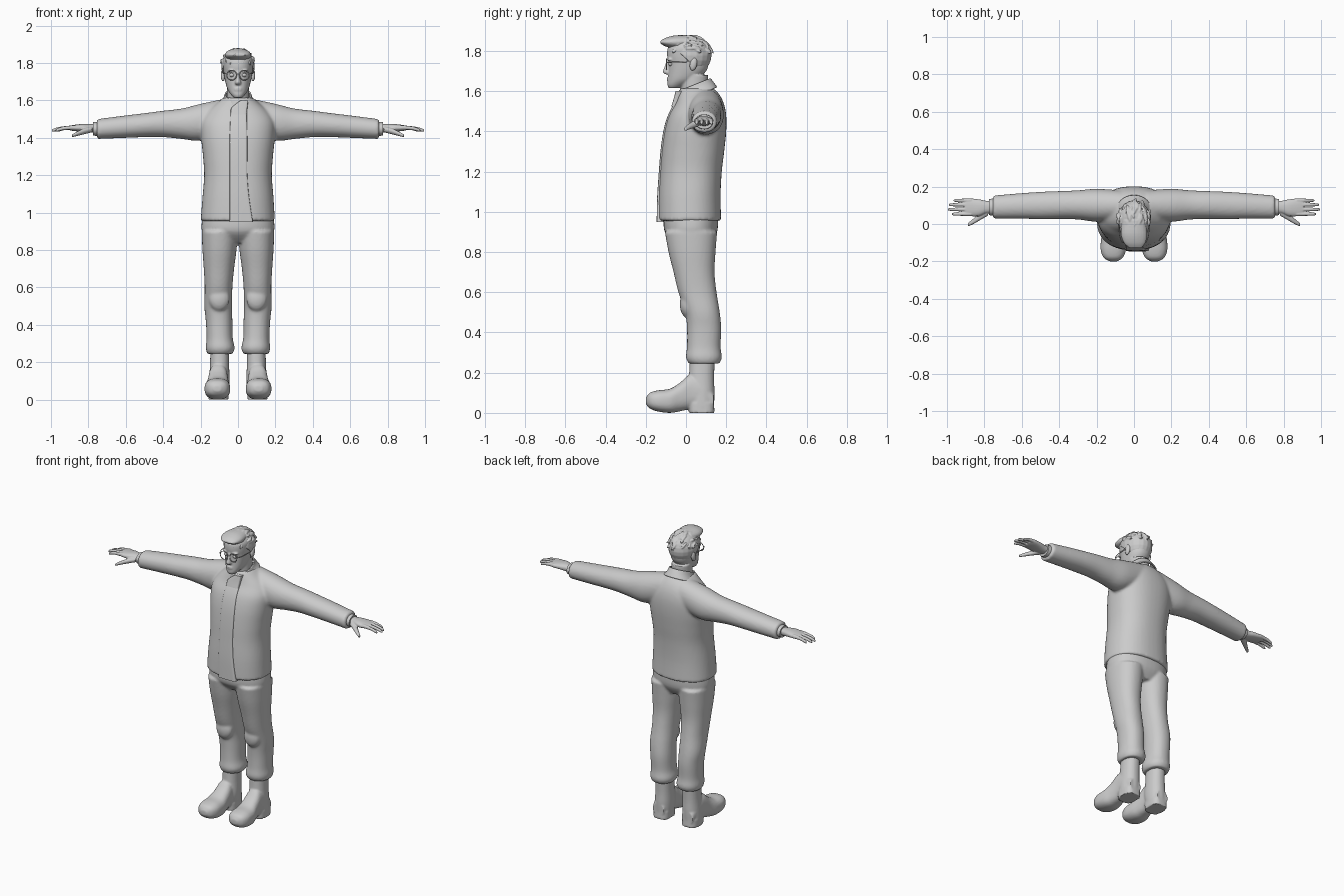
import bpy, bmesh, math, random
from mathutils import Matrix, Vector

random.seed(4)
BOTH = (1, -1)


def spline(a, b, c, d, t):
    return tuple(0.5 * (2*q + (r-p)*t + (2*p-5*q+4*r-s)*t*t + (3*q-p-3*r+s)*t**3)
                 for p, q, r, s in zip(a, b, c, d))


def loft(bm, axis, rings, n=32, p=2.0, sides=(1,), caps=True, step=4):
    """Skin superellipse sections (position, u0, u1, v0, v1) along an axis."""
    ext = [rings[0]] + list(rings) + [rings[-1]]
    dense = [spline(*ext[i:i+4], k/step) for i in range(len(rings)-1) for k in range(step)]
    dense.append(rings[-1])
    for s in sides:
        loops = []
        for t, u0, u1, v0, v1 in dense:
            loop = []
            for k in range(n):
                a = 2*math.pi*k/n
                c, d = math.cos(a), math.sin(a)
                u = (u0+u1)/2 + (u1-u0)/2*math.copysign(abs(c)**(2/p), c)
                v = (v0+v1)/2 + (v1-v0)/2*math.copysign(abs(d)**(2/p), d)
                x, y, z = {'x': (t, u, v), 'y': (u, t, v), 'z': (u, v, t)}[axis]
                loop.append(bm.verts.new((x*s, y, z)))
            loops.append(loop)
        for a, b in zip(loops, loops[1:]):
            for k in range(n):
                bm.faces.new((a[k], a[(k+1) % n], b[(k+1) % n], b[k]))
        if caps:
            bm.faces.new(loops[0])
            bm.faces.new(loops[-1])


def ball(bm, centre, radii, sides=(1,), rot=None):
    for s in sides:
        m = Matrix.Translation((centre[0]*s, centre[1], centre[2]))
        if rot:
            m = m @ rot
        m = m @ Matrix.Diagonal((*radii, 1))
        bmesh.ops.create_uvsphere(bm, u_segments=20, v_segments=12, radius=1, matrix=m)


def finish(name, bm, voxel=None, smooth=0):
    bmesh.ops.recalc_face_normals(bm, faces=bm.faces)
    me = bpy.data.meshes.new(name)
    bm.to_mesh(me)
    bm.free()
    me.polygons.foreach_set("use_smooth", [True]*len(me.polygons))
    me.set_sharp_from_angle(angle=math.radians(50))
    ob = bpy.data.objects.new(name, me)
    bpy.context.collection.objects.link(ob)
    if voxel:
        r = ob.modifiers.new("merge", 'REMESH')
        r.mode, r.voxel_size, r.use_smooth_shade = 'VOXEL', voxel, True
    if smooth:
        m = ob.modifiers.new("soften", 'SMOOTH')
        m.factor, m.iterations = 0.5, smooth
    return ob


# Jacket: torso and sleeves fused together
bm = bmesh.new()
loft(bm, 'z', [(.955, -.2, .197, -.141, .175), (1.08, -.19, .19, -.138, .172),
               (1.2, -.181, .181, -.13, .178), (1.3, -.187, .187, -.122, .19),
               (1.4, -.197, .197, -.108, .2), (1.48, -.197, .197, -.085, .2),
               (1.54, -.165, .165, -.052, .188), (1.585, -.115, .115, -.038, .165),
               (1.615, -.078, .078, -.03, .135)], 48, 2.3)
loft(bm, 'x', [(.07, .02, .18, 1.42, 1.61), (.2, .012, .188, 1.385, 1.582),
               (.3, .024, .18, 1.394, 1.557), (.4, .027, .176, 1.404, 1.545),
               (.5, .026, .172, 1.404, 1.532), (.6, .028, .165, 1.4, 1.52),
               (.755, .028, .152, 1.394, 1.5)], 32, 2.1, BOTH)
finish("jacket", bm, .009, 4)

# Front placket and hem tab
bm = bmesh.new()
loft(bm, 'z', [(.95, -.045, .08, -.146, -.11), (1.08, -.045, .06, -.143, -.1),
               (1.2, -.045, .05, -.135, -.1), (1.3, -.045, .05, -.127, -.09),
               (1.4, -.045, .05, -.113, -.07), (1.48, -.042, .048, -.09, -.05),
               (1.55, -.04, .047, -.053, -.01)], 24, 8)
finish("placket", bm)

# Stand collar, higher at the nape, with a throat flap
bm = bmesh.new()
loft(bm, 'z', [(1.575, -.1, .1, -.05, .155), (1.605, -.079, .079, -.045, .138),
               (1.632, -.071, .071, -.04, .122)], 40, 2.1, caps=False)
for v in bm.verts:
    v.co.z += (v.co.y - .04)*.4
ob = finish("collar", bm)
m = ob.modifiers.new("thickness", 'SOLIDIFY')
m.thickness = .008
bm = bmesh.new()
loft(bm, 'z', [(1.525, -.038, .047, -.073, -.03), (1.56, -.035, .05, -.062, -.025),
               (1.6, .012, .055, -.052, -.015)], 24, 6)
finish("collar_flap", bm)

# Inner cuffs
bm = bmesh.new()
loft(bm, 'x', [(.72, .045, .138, 1.408, 1.487), (.775, .047, .134, 1.412, 1.484)], 24, 2, BOTH)
finish("inner_cuffs", bm)

# Hands: palm, four fingers, thumb
bm = bmesh.new()
loft(bm, 'x', [(.74, .06, .122, 1.427, 1.472), (.79, .056, .124, 1.428, 1.474),
               (.83, .042, .132, 1.432, 1.475), (.88, .042, .137, 1.437, 1.469),
               (.905, .05, .132, 1.442, 1.464)], 24, 2.3, BOTH)
for y, tip in ((.053, .975), (.078, .996), (.103, .99), (.126, .965)):
    d = tip - .88
    loft(bm, 'x', [(.87, y-.011, y+.011, 1.443, 1.468), (.88+d*.5, y-.0095, y+.0095, 1.442, 1.462),
                   (.88+d*.88, y-.008, y+.008, 1.434, 1.452), (tip, y-.004, y+.004, 1.432, 1.442)],
         12, 2, BOTH)
loft(bm, 'x', [(.78, .045, .085, 1.43, 1.462), (.82, .022, .062, 1.42, 1.452),
               (.86, -.001, .028, 1.41, 1.434), (.888, -.013, .005, 1.402, 1.418)], 16, 2, BOTH)
finish("hands", bm, .0035, 2)

# Trousers: hips, legs, gathered ankles and knee pads
bm = bmesh.new()
loft(bm, 'z', [(.84, -.15, .15, -.05, .12), (.9, -.193, .193, -.106, .155),
               (.98, -.19, .19, -.11, .16)], 48, 2.3)
loft(bm, 'z', [(.245, .03, .163, .015, .165), (.275, .018, .172, .0, .178),
               (.33, .028, .168, .005, .172), (.42, .03, .172, .005, .175),
               (.5, .032, .18, -.004, .168), (.6, .03, .178, -.038, .152),
               (.7, .021, .183, -.062, .142), (.8, .008, .19, -.087, .147),
               (.9, .0, .194, -.105, .155)], 36, 2.2, BOTH)
ball(bm, (.1, .005, .54), (.056, .036, .066), BOTH)
finish("trousers", bm, .008, 3)

# Boots: shaft, foot, heel
bm = bmesh.new()
loft(bm, 'z', [(.03, .05, .158, .02, .14), (.1, .045, .156, .0, .142),
               (.18, .047, .15, .014, .14), (.3, .048, .147, .02, .145)], 28, 2.2, BOTH)
loft(bm, 'y', [(-.2, .09, .13, .045, .075), (-.18, .06, .162, .022, .1),
               (-.14, .043, .178, .007, .112), (-.08, .043, .176, .0, .12),
               (-.03, .05, .164, .008, .15), (.02, .055, .157, .018, .19),
               (.08, .055, .155, .02, .17), (.138, .065, .145, .02, .1)], 32, 2.5, BOTH)
loft(bm, 'z', [(0, .05, .157, .015, .142), (.05, .05, .157, .012, .14)], 28, 3, BOTH)
finish("boots", bm, .006, 2)

# Head: skull and face, neck, nose, lips, brows
bm = bmesh.new()
loft(bm, 'z', [(1.55, -.065, .065, -.025, .11), (1.6, -.06, .06, -.025, .108),
               (1.68, -.06, .06, -.03, .11)], 28)
loft(bm, 'z', [(1.615, -.022, .022, -.086, -.035), (1.632, -.038, .038, -.092, .0),
               (1.66, -.056, .056, -.09, .06), (1.7, -.068, .068, -.088, .1),
               (1.74, -.075, .075, -.088, .114), (1.78, -.08, .08, -.094, .12),
               (1.82, -.08, .08, -.088, .115), (1.855, -.055, .055, -.055, .085),
               (1.868, -.02, .02, -.015, .04)], 40, 2.2)
loft(bm, 'z', [(1.684, -.013, .013, -.104, -.07), (1.696, -.017, .017, -.116, -.07),
               (1.72, -.01, .01, -.108, -.07), (1.755, -.008, .008, -.097, -.07)], 16)
for z in (1.655, 1.664):
    ball(bm, (0, -.083, z), (.024, .013, .005))
ball(bm, (.032, -.078, 1.758), (.024, .016, .007), BOTH)
finish("head", bm, .005, 3)

# Ears and eyes
bm = bmesh.new()
tilt = Matrix.Rotation(-.2, 4, 'X')
ball(bm, (.08, .037, 1.735), (.012, .018, .033), BOTH, tilt)
finish("ears", bm)
bm = bmesh.new()
ball(bm, (.032, -.075, 1.736), (.014, .013, .011), BOTH)
finish("eyes", bm)

# Hair: trimmed cap, swept fringe and loose tufts
bm = bmesh.new()
c, r = Vector((0, .02, 1.778)), Vector((.089, .107, .098))
ball(bm, c, r)
cut = bmesh.ops.bisect_plane(bm, geom=bm.verts[:]+bm.edges[:]+bm.faces[:], plane_co=(0, -.07, 1.825),
                             plane_no=(0, .67, .74), clear_inner=True)
bmesh.ops.edgeloop_fill(bm, edges=[e for e in cut['geom_cut'] if isinstance(e, bmesh.types.BMEdge)])
loft(bm, 'y', [(-.128, -.025, .04, 1.838, 1.85), (-.1, -.055, .062, 1.822, 1.866),
               (-.05, -.07, .07, 1.81, 1.878), (.02, -.06, .06, 1.81, 1.878)], 24)
for i in range(70):
    a, h = random.uniform(0, 2*math.pi), random.uniform(.2, .97)
    w = math.sqrt(1 - h*h)
    p = c + Vector((r.x*w*math.cos(a), r.y*w*math.sin(a), r.z*h))
    turn = Matrix.Rotation(random.uniform(-.5, .5), 4, 'Z') @ \
        Matrix.Rotation(-math.atan2(p.y - c.y, .09), 4, 'X')
    ball(bm, p, (.007, .024, .007), rot=turn)
finish("hair", bm, .004, 1)

# Round spectacles
for s in BOTH:
    bpy.ops.mesh.primitive_torus_add(location=(.034*s, -.098, 1.735), rotation=(math.pi/2, 0, 0),
                                     major_radius=.026, minor_radius=.0025,
                                     major_segments=32, minor_segments=8)
    bpy.context.object.name = "lens_rim"
    bpy.ops.object.shade_smooth()
bm = bmesh.new()
loft(bm, 'x', [(-.009, -.101, -.096, 1.74, 1.745), (.009, -.101, -.096, 1.74, 1.745)], 8)
loft(bm, 'y', [(-.1, .06, .065, 1.74, 1.745), (-.06, .076, .08, 1.742, 1.747),
               (.035, .08, .084, 1.745, 1.75)], 8, 2, BOTH)
finish("spectacle_arms", bm)
